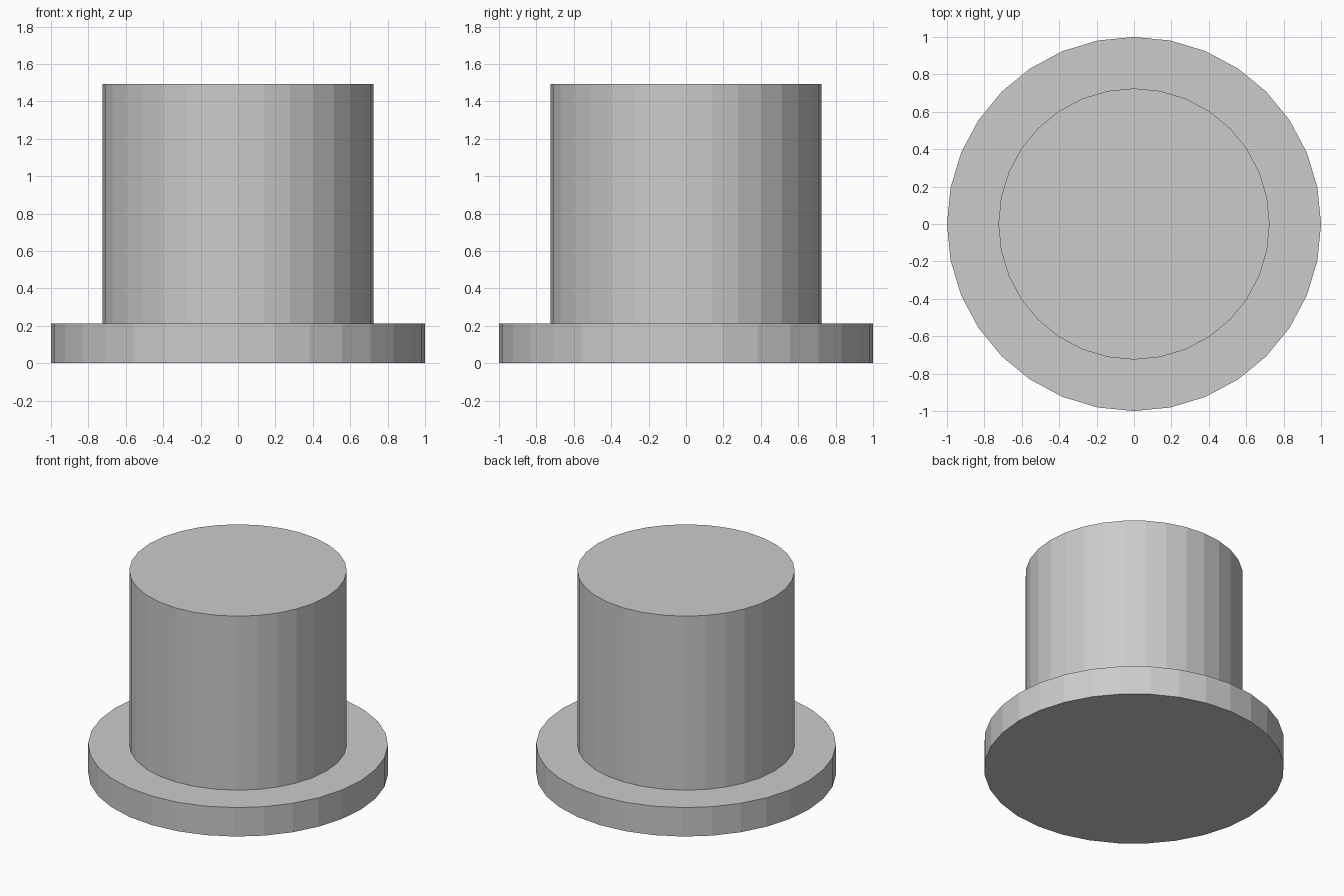
import bpy, bmesh
from math import cos, sin, tau

if "Cube" in bpy.data.objects:
    bpy.data.objects.remove(bpy.data.objects["Cube"])

SIDES = 32
# (radius, height) steps from the base up
PROFILE = [(1.0, 0.0), (1.0, 0.213), (0.725, 0.213), (0.725, 1.493)]

# Flanged plug: rings joined into one closed flat-shaded body
bm = bmesh.new()
rings = [[bm.verts.new((r * cos(tau * i / SIDES), r * sin(tau * i / SIDES), z))
          for i in range(SIDES)] for r, z in PROFILE]
for low, high in zip(rings, rings[1:]):
    for i in range(SIDES):
        j = (i + 1) % SIDES
        bm.faces.new((low[i], low[j], high[j], high[i]))

# Bottom and top caps
bm.faces.new(rings[0][::-1])
bm.faces.new(rings[-1])
bmesh.ops.recalc_face_normals(bm, faces=bm.faces[:])

mesh = bpy.data.meshes.new("flanged_plug")
bm.to_mesh(mesh)
bm.free()
bpy.context.collection.objects.link(bpy.data.objects.new("flanged_plug", mesh))
